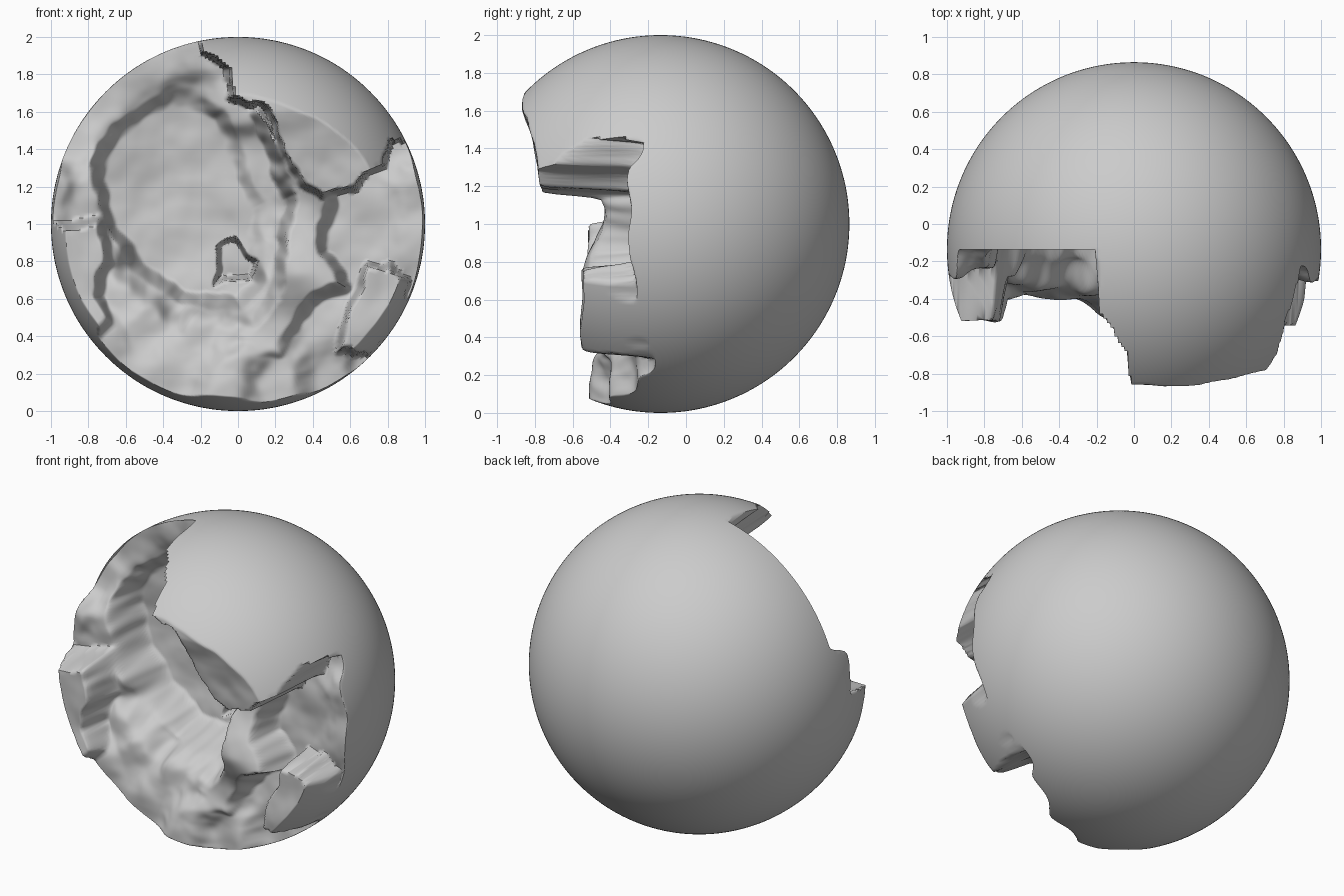
import bpy, math
from mathutils import Vector, noise

CY, CZ = -0.135, 1.0   # sphere centre (radius 1)

# Broken face: sample depths (x, z, y)
DEPTHS = [
    # upper left rim
    (-.98, 1.2, -.3), (-.9, 1.4, -.12), (-.72, 1.67, -.09), (-.45, 1.87, -.09), (-.2, 1.95, -.12),
    # crater floor
    (-.35, 1.1, .03), (-.1, 1.3, .02), (-.5, 1.4, .02), (-.3, .85, 0), (.1, 1.35, -.03),
    (.05, 1.05, 0), (0, 1.65, -.1), (-.3, 1.6, -.02), (-.6, 1.1, -.01),
    # crater lip and terrace
    (-.8, 1.15, -.24), (-.7, .9, -.28), (-.62, .6, -.32), (-.5, .48, -.36), (-.2, .42, -.38), (0, .4, -.42),
    (-.5, .75, -.15), (-.3, .6, -.18), (0, .6, -.2),
    # lower ledge
    (-.7, .4, -.4), (-.4, .2, -.4), (-.05, .12, -.51), (0, .28, -.5), (.2, .15, -.4),
    # right side hollow
    (.5, .2, -.26), (.7, .25, -.17), (.5, .45, -.3), (.97, .9, -.3), (.97, 1.25, -.31),
    (.7, 1.1, -.25), (.6, .85, -.25), (.92, 1.4, -.22), (.97, .6, -.26),
]

# Raised or sunken fragments: outline in (x, z), edge width, depth function
CAP = [(-.2, 2.1), (-.17, 1.92), (-.05, 1.84), (-.04, 1.67), (.12, 1.64), (.2, 1.5), (.27, 1.34), (.35, 1.22),
       (.44, 1.15), (.62, 1.2), (.79, 1.32), (.8, 1.43), (.92, 1.45), (1.2, 1.4), (1.2, 2.1)]
RIDGE = [(.1, 1.6), (.22, 1.3), (.28, 1.15), (.22, .75), (.19, .6), (.04, .4), (.07, .3), (.22, .32),
         (.38, .58), (.58, .68), (.45, .85), (.5, 1.2), (.4, 1.3)]
LEFT = [(-1.2, 1.01), (-.76, 1.0), (-.68, .8), (-.75, .62), (-.69, .48), (-.85, .3), (-1.2, .3)]
RIGHT = [(.54, .33), (.62, .6), (.7, .78), (.82, .78), (.92, .68), (.88, .5), (.7, .3)]
HOLE = [(-.12, .68), (-.1, .87), (0, .9), (.06, .85), (.11, .82), (.06, .73)]
CRATER = [(-.77, 1.25), (-.68, .98), (-.52, .75), (-.3, .62), (0, .57), (.12, .7), (.1, 1.1), (0, 1.35),
          (-.1, 1.6), (-.35, 1.7), (-.65, 1.5)]
FRAGMENTS = [
    (CRATER, .09, lambda x, z: .07 - .16 * ((x + .33) ** 2 + (z - 1.1) ** 2)),
    (HOLE, .03, lambda x, z: .25),
    (RIDGE, .08, lambda x, z: -.48 - .06 * math.sin(9 * z + 4 * x)),
    (LEFT, .06, lambda x, z: -.52),
    (RIGHT, .04, lambda x, z: -.55),
    (CAP, .035, lambda x, z: max(-.85, -.85 + .22 * (1.6 - z))),
]


def inside_distance(x, z, poly):
    """Signed distance to an outline, positive inside."""
    best, inside = 9.0, False
    for (ax, az), (bx, bz) in zip(poly, poly[1:] + poly[:1]):
        dx, dz = bx - ax, bz - az
        t = max(0, min(1, ((x - ax) * dx + (z - az) * dz) / (dx * dx + dz * dz)))
        best = min(best, math.hypot(x - ax - t * dx, z - az - t * dz))
        if (az > z) != (bz > z) and x < ax + (z - az) * dx / dz:
            inside = not inside
    return best if inside else -best


def broken_depth(x, z):
    p = Vector((x, z, 0))
    # uneven outlines through warped coordinates
    wx = x + .03 * noise.noise(p * 6) + .015 * noise.noise(p * 14)
    wz = z + .03 * noise.noise(p * 6 + Vector((5, 3, 1))) + .015 * noise.noise(p * 14 + Vector((2, 8, 4)))
    total = weight = 0.0
    for px, pz, py in DEPTHS:
        w = 1 / ((wx - px) ** 2 + (wz - pz) ** 2 + .004) ** 2
        total += w * py
        weight += w
    y = total / weight
    for poly, width, depth in FRAGMENTS:
        t = max(0, min(1, inside_distance(wx, wz, poly) / width + .5))
        y += (depth(x, z) - y) * t * t * (3 - 2 * t)
    return y + .025 * noise.noise(p * 4) + .004 * noise.noise(p * 11)


# Sphere with its pole facing the front
bpy.ops.mesh.primitive_uv_sphere_add(segments=320, ring_count=240, radius=1)
ball = bpy.context.object
ball.name = "broken_sphere"
for v in ball.data.vertices:
    x, h, z = v.co.x, v.co.z, v.co.y + CZ
    y = CY - h
    if h > .001:                        # front half is broken away
        y = max(y, broken_depth(x, z))
        y = min(y, CY + .95 * h)        # stay inside the back shell
    v.co = (x, y, z)

bpy.ops.object.shade_smooth_by_angle(angle=math.radians(65))
